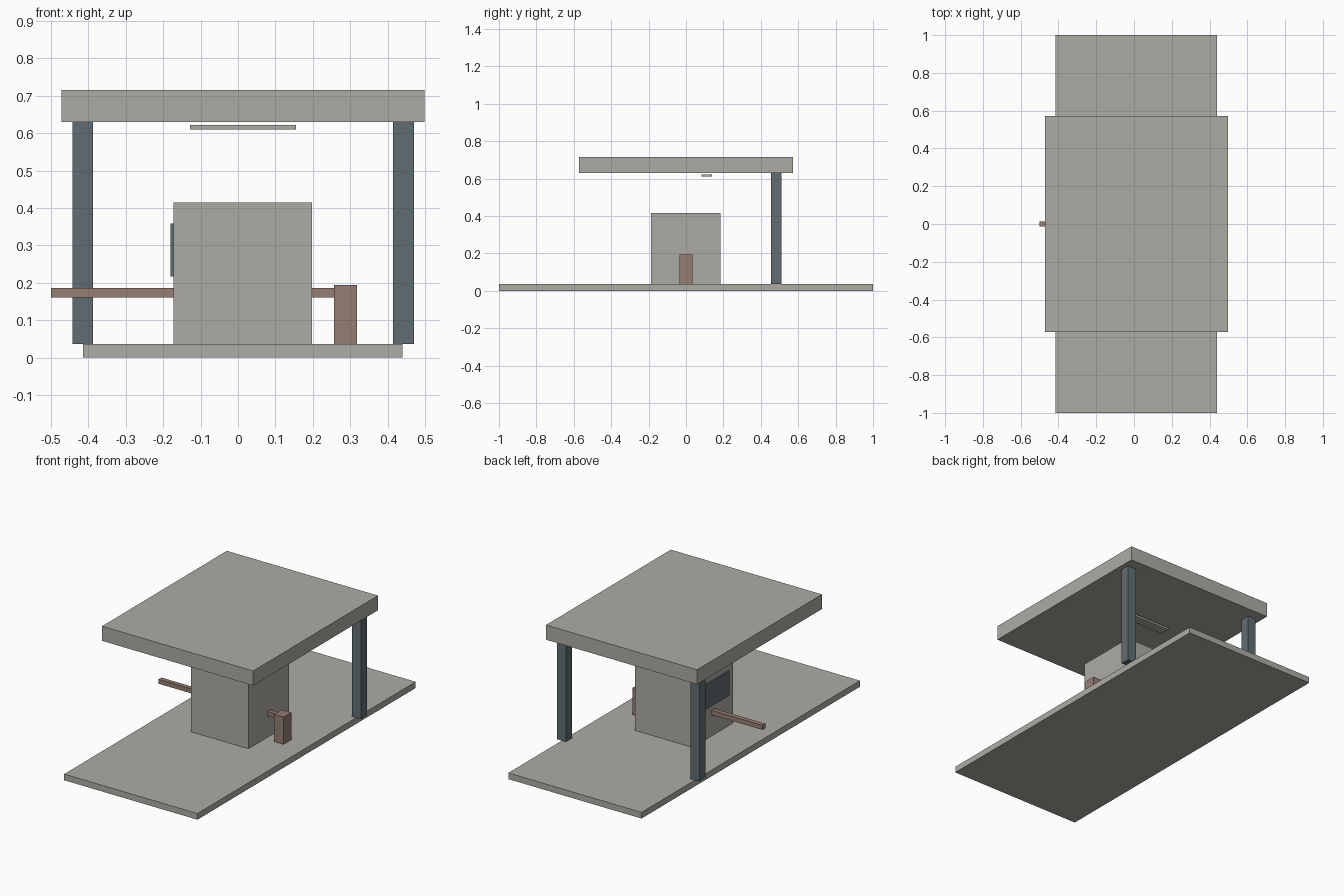
import bpy

cube = bpy.data.objects.get("Cube")
if cube:
    bpy.data.objects.remove(cube, do_unlink=True)


def make_material(name, colour):
    mat = bpy.data.materials.new(name)
    mat.use_nodes = True
    mat.diffuse_color = (*colour, 1)
    mat.node_tree.nodes["Principled BSDF"].inputs["Base Color"].default_value = (*colour, 1)
    return mat


concrete = make_material("warm grey concrete", (0.42, 0.41, 0.37))
steel = make_material("blue grey steel", (0.12, 0.155, 0.17))
rust = make_material("dusty red", (0.30, 0.21, 0.175))


def box(name, x, y, z, mat):
    """Axis-aligned box from (low, high) ranges."""
    ranges = (x, y, z)
    bpy.ops.mesh.primitive_cube_add(size=1, location=[(a + b) / 2 for a, b in ranges])
    obj = bpy.context.object
    obj.name = obj.data.name = name
    obj.scale = [b - a for a, b in ranges]
    bpy.ops.object.transform_apply(location=False, rotation=False, scale=True)
    obj.data.materials.append(mat)
    return obj


FLOOR = 0.036
ROOF = 0.63

# Ground slab and canopy
box("ground_slab", (-0.415, 0.44), (-1, 1), (0, FLOOR), concrete)
box("canopy_roof", (-0.472, 0.498), (-0.572, 0.572), (ROOF, 0.715), concrete)

# Rear columns
for side, x in (("right", -0.443), ("left", 0.414)):
    box(side + "_column", (x, x + 0.056), (0.455, 0.51), (FLOOR, ROOF), steel)

# Booth with its window panel
box("booth", (-0.172, 0.198), (-0.187, 0.185), (FLOOR, 0.415), concrete)
box("booth_window", (-0.18, -0.171), (-0.14, 0.14), (0.216, 0.358), steel)

# Barrier gate
box("barrier_post", (0.257, 0.318), (-0.036, 0.034), (FLOOR, 0.194), rust)
box("barrier_arm", (-0.5, 0.288), (-0.013, 0.013), (0.16, 0.186), rust)

# Light strip under the canopy
box("light_strip", (-0.128, 0.155), (0.083, 0.14), (0.61, 0.622), concrete)
